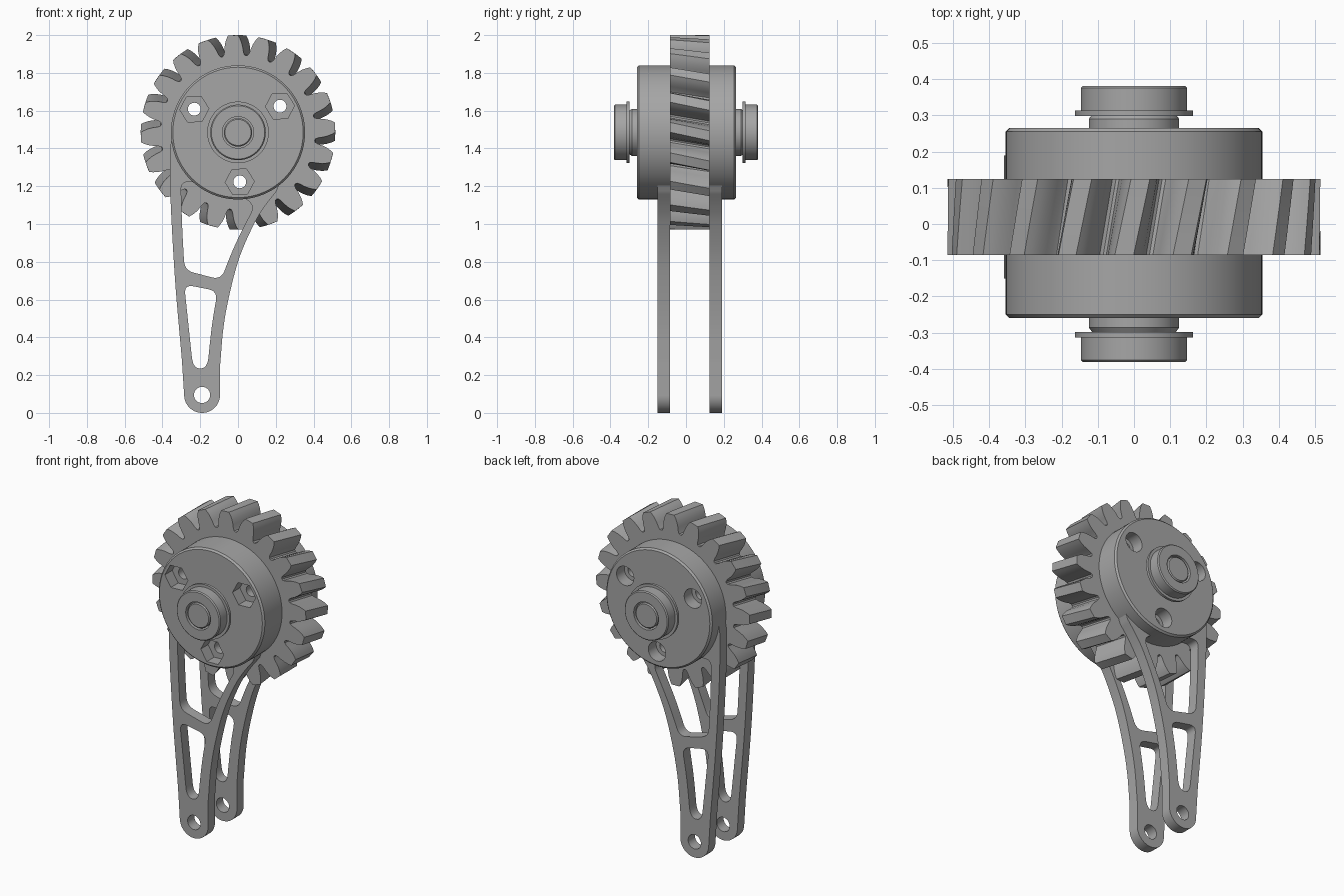
import bpy, bmesh, math
from mathutils import Vector

if "Cube" in bpy.data.objects:
    bpy.data.objects.remove(bpy.data.objects["Cube"])

CZ = 1.485                      # height of the gear axis
grey = bpy.data.materials.new("steel_grey")
grey.diffuse_color = (0.38, 0.38, 0.38, 1)
grey.use_nodes = True
grey.node_tree.nodes["Principled BSDF"].inputs["Base Color"].default_value = grey.diffuse_color


def finish(obj):
    obj.data.materials.clear()
    obj.data.materials.append(grey)
    bpy.ops.object.select_all(action='DESELECT')
    obj.select_set(True)
    bpy.context.view_layer.objects.active = obj
    bpy.ops.object.shade_smooth_by_angle(angle=math.radians(30))


def new_object(name, mesh, loc=(0, 0, CZ)):
    obj = bpy.data.objects.new(name, mesh)
    obj.location = loc
    bpy.context.collection.objects.link(obj)
    return obj


def loft(name, loops, closed=False, loc=(0, 0, CZ)):
    """Skin equal-length closed loops; cap the ends unless closed."""
    bm = bmesh.new()
    rows = [[bm.verts.new(p) for p in loop] for loop in loops]
    n = len(rows[0])
    pairs = list(zip(rows, rows[1:])) + ([(rows[-1], rows[0])] if closed else [])
    for a, b in pairs:
        for i in range(n):
            j = (i + 1) % n
            bm.faces.new((a[i], a[j], b[j], b[i]))
    if not closed:
        bm.faces.new(rows[0])
        bm.faces.new(rows[-1])
    bmesh.ops.recalc_face_normals(bm, faces=bm.faces)
    mesh = bpy.data.meshes.new(name)
    bm.to_mesh(mesh)
    bm.free()
    return new_object(name, mesh, loc)


def ring(r, y, n, start=0.0):
    return [(r * math.cos(start + math.tau * i / n), y,
             r * math.sin(start + math.tau * i / n)) for i in range(n)]


def turned(name, profile, n=72, closed=False, loc=(0, 0, CZ), start=0.0):
    """Solid of revolution around y from (radius, y) points."""
    return loft(name, [ring(r, y, n, start) for r, y in profile], closed, loc)


# Helical gear ring
TEETH, TWIST = 20, math.radians(5)
tooth = [(0.408, -9), (0.412, -7.7), (0.427, -6.8), (0.45, -6.2), (0.475, -5.3),
         (0.498, -4.1), (0.515, -2.9)]
tooth = tooth + [(r, -a) for r, a in reversed(tooth[1:])]
section = [(r, math.radians(93 + k * 360 / TEETH + a)) for k in range(TEETH) for r, a in tooth]


def gear_loop(t, radius=None):
    y = -0.085 + 0.21 * t
    return [((radius or r) * math.cos(a - TWIST * t), y,
             (radius or r) * math.sin(a - TWIST * t)) for r, a in section]


loops = [gear_loop(0, 0.33)] + [gear_loop(i / 6) for i in range(7)] + [gear_loop(1, 0.33)]
finish(loft("gear_ring", loops, closed=True))

# Hub drum with three bolt holes: hex nut pockets in front, round pockets behind
hub = turned("hub_drum", [(0.345, -0.26), (0.355, -0.25), (0.355, 0.255), (0.345, 0.265)], 96)
for k in range(3):
    a = math.radians(32 + 120 * k)
    spot = (0.262 * math.cos(a), 0, CZ + 0.262 * math.sin(a))
    cutters = [
        turned("hole_cutter", [(0.034, -0.5), (0.034, 0.5)], 32, loc=spot),
        turned("nut_cutter", [(0.077, -0.5), (0.077, -0.19)], 6, loc=spot, start=math.radians(2)),
        turned("head_cutter", [(0.058, 0.19), (0.058, 0.5)], 32, loc=spot)]
    for cutter in cutters:
        mod = hub.modifiers.new("cut", 'BOOLEAN')
        mod.operation, mod.solver, mod.object = 'DIFFERENCE', 'EXACT', cutter
        bpy.context.view_layer.objects.active = hub
        bpy.ops.object.modifier_apply(modifier=mod.name)
        bpy.data.objects.remove(cutter)
finish(hub)

# Collars and flanged bearings on both ends
for side, s, face in (("front", -1, 0.26), ("back", 1, 0.264)):
    finish(turned(side + "_collar", [(0.125, s * 0.25), (0.125, s * (face + 0.026)),
                                     (0.115, s * (face + 0.04))]))
    finish(turned(side + "_bearing", [
        (0.083, s * 0.298), (0.163, s * 0.298), (0.163, s * 0.314), (0.147, s * 0.314),
        (0.147, s * 0.376), (0.141, s * 0.382), (0.083, s * 0.382)], closed=True))

# Shaft through the bearings
finish(turned("shaft", [(0.069, -0.38), (0.075, -0.374), (0.075, 0.374), (0.069, 0.38)], 48))


def rounded(points):
    """Round the corners of a closed (x, z, radius) outline."""
    out, n = [], len(points)
    for i, (x, z, r) in enumerate(points):
        p = Vector((x, z))
        if r == 0:
            out.append(p)
            continue
        d0, d1 = Vector(points[i - 1][:2]) - p, Vector(points[(i + 1) % n][:2]) - p
        a = p + d0.normalized() * min(r, d0.length * 0.49)
        b = p + d1.normalized() * min(r, d1.length * 0.49)
        for k in range(7):
            t = k / 6
            out.append(a * (1 - t) ** 2 + p * 2 * t * (1 - t) + b * t * t)
    return out


def circle(x, z, r, n=32, a0=0.0, a1=360.0):
    full = a1 - a0 == 360
    steps = n if full else n - 1
    return [Vector((x + r * math.cos(math.radians(a0 + (a1 - a0) * i / steps)),
                    z + r * math.sin(math.radians(a0 + (a1 - a0) * i / steps)))) for i in range(n)]


# Arm outline: rounded foot, curved right edge, top following the drum
right_edge = [Vector(p) for p in ((-0.095, 0.25), (-0.076, 0.46), (-0.04, 0.65),
                                  (0.012, 0.835), (0.085, 1.0), (0.143, 1.095), (0.205, 1.175))]
left_edge = [Vector(p) for p in ((-0.36, 1.4), (-0.359, 1.2), (-0.35, 0.98),
                                 (-0.33, 0.66), (-0.297, 0.28))]


def smooth_path(pts, steps=5):
    """Catmull-Rom interpolation through an open path."""
    ext = [pts[0] * 2 - pts[1]] + pts + [pts[-1] * 2 - pts[-2]]
    out = []
    for p0, p1, p2, p3 in zip(ext, ext[1:], ext[2:], ext[3:]):
        for k in range(steps):
            t = k / steps
            out.append(0.5 * (2 * p1 + (p2 - p0) * t + (2 * p0 - 5 * p1 + 4 * p2 - p3) * t * t
                              + (3 * p1 - p0 - 3 * p2 + p3) * t ** 3))
    return out + [pts[-1]]


outline = (circle(-0.19, 0.095, 0.095, 28, 185, 358) + smooth_path(right_edge)
           + circle(0, CZ, 0.345, 24, -50, 180) + smooth_path(left_edge))
upper_window = rounded([(-0.302, 1.22, 0.04), (-0.297, 1.0, 0.3), (-0.283, 0.755, 0.05),
                        (-0.09, 0.705, 0.05), (-0.018, 0.89, 0.3), (0.085, 1.09, 0.04),
                        (0.045, 1.135, 0.03), (-0.09, 1.16, 0.05), (-0.24, 1.225, 0.03)])
lower_window = rounded([(-0.285, 0.68, 0.05), (-0.108, 0.645, 0.05), (-0.14, 0.46, 0.3),
                        (-0.162, 0.235, 0.06), (-0.238, 0.235, 0.06)])
foot_hole = circle(-0.19, 0.095, 0.043)

# Two flat arms
for name, y0, y1 in (("front_arm", -0.15, -0.085), ("back_arm", 0.125, 0.19)):
    curve = bpy.data.curves.new(name, 'CURVE')
    curve.dimensions, curve.fill_mode = '2D', 'BOTH'
    curve.extrude = (y1 - y0) / 2
    for path in (outline, upper_window, lower_window, foot_hole):
        spline = curve.splines.new('POLY')
        spline.points.add(len(path) - 1)
        for point, p in zip(spline.points, path):
            point.co = (p.x, p.y, 0, 1)
        spline.use_cyclic_u = True
    temp = new_object("arm_curve", curve)
    mesh = bpy.data.meshes.new_from_object(
        temp.evaluated_get(bpy.context.evaluated_depsgraph_get()))
    bpy.data.objects.remove(temp)
    bm = bmesh.new()
    bm.from_mesh(mesh)
    bmesh.ops.remove_doubles(bm, verts=bm.verts, dist=0.0001)
    bmesh.ops.recalc_face_normals(bm, faces=bm.faces)
    bm.to_mesh(mesh)
    bm.free()
    arm = new_object(name, mesh, (0, (y0 + y1) / 2, 0))
    arm.rotation_euler.x = math.pi / 2
    # Clear the bolt holes where the plate sits inside the drum
    for k in range(3):
        a = math.radians(32 + 120 * k)
        cutter = turned("hole_cutter", [(0.06, -0.5), (0.06, 0.5)], 24,
                        loc=(0.262 * math.cos(a), 0, CZ + 0.262 * math.sin(a)))
        mod = arm.modifiers.new("cut", 'BOOLEAN')
        mod.operation, mod.solver, mod.object = 'DIFFERENCE', 'EXACT', cutter
        bpy.context.view_layer.objects.active = arm
        bpy.ops.object.modifier_apply(modifier=mod.name)
        bpy.data.objects.remove(cutter)
    finish(arm)
